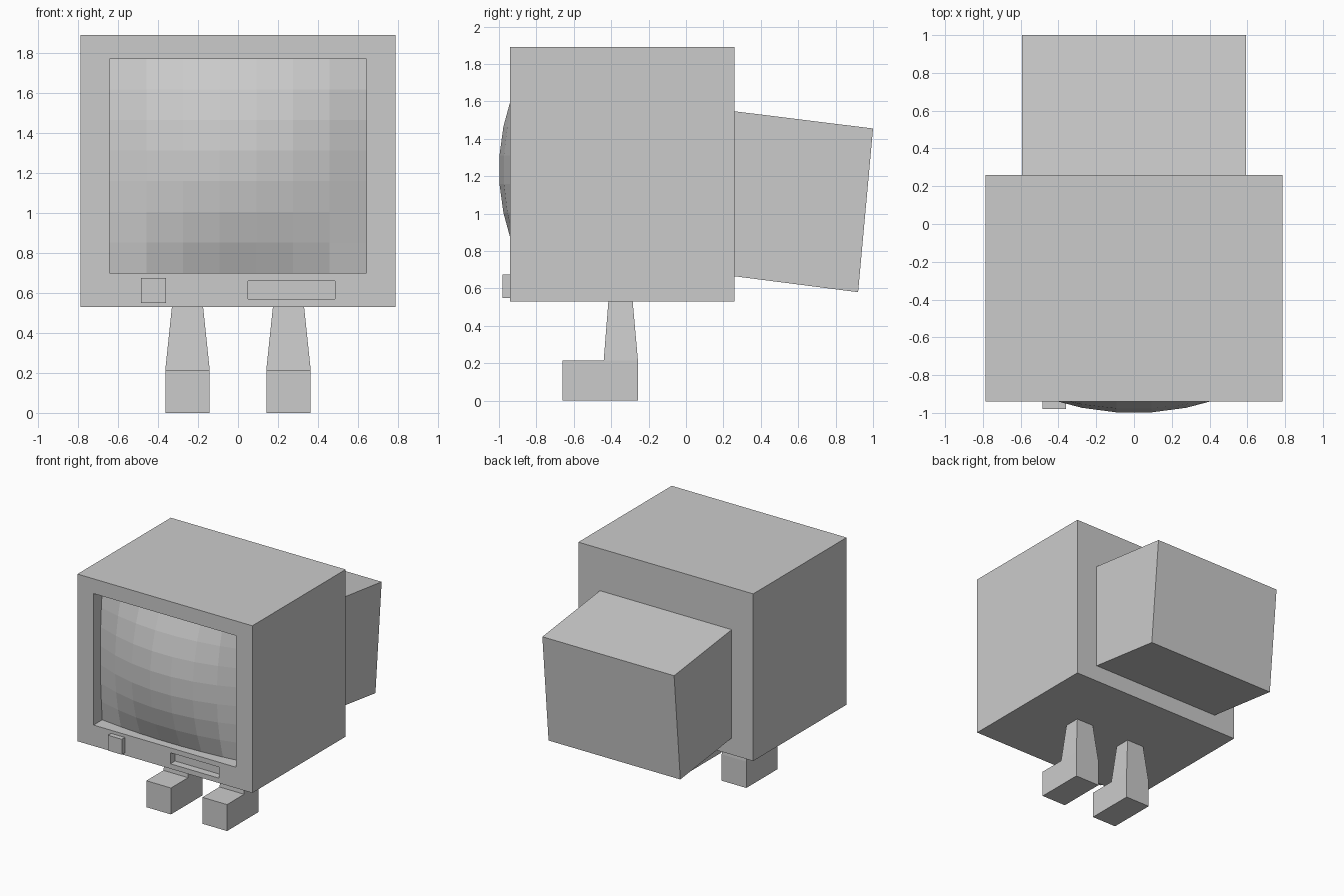
import bpy, bmesh

if "Cube" in bpy.data.objects:
    bpy.data.objects.remove(bpy.data.objects["Cube"])

grey = bpy.data.materials.new("plain_grey")
grey.diffuse_color = (0.6, 0.6, 0.6, 1)
grey.use_nodes = True
grey.node_tree.nodes["Principled BSDF"].inputs["Base Color"].default_value = grey.diffuse_color


def finish(name, bm):
    bmesh.ops.recalc_face_normals(bm, faces=bm.faces)
    mesh = bpy.data.meshes.new(name)
    bm.to_mesh(mesh)
    bm.free()
    mesh.materials.append(grey)
    ob = bpy.data.objects.new(name, mesh)
    bpy.context.collection.objects.link(ob)
    return ob


def box(name, x, y, z):
    """Box from (min, max) ranges."""
    bm = bmesh.new()
    bmesh.ops.create_cube(bm, size=1)
    for v in bm.verts:
        v.co = [r[0] if c < 0 else r[1] for r, c in zip((x, y, z), v.co)]
    return finish(name, bm)


def cut(ob, cutter):
    """Subtract a cutter, then discard it."""
    cutter.hide_render = True
    mod = ob.modifiers.new("recess", 'BOOLEAN')
    mod.operation = 'DIFFERENCE'
    mod.solver = 'EXACT'
    mod.object = cutter
    bpy.context.view_layer.objects.active = ob
    bpy.ops.object.modifier_apply(modifier=mod.name)
    bpy.data.objects.remove(cutter)


# Cabinet with screen opening and control slot
cabinet = box("cabinet", (-.787, .787), (-.94, .26), (.53, 1.89))
cut(cabinet, box("screen_cutter", (-.642, .642), (-1.1, -.80), (.70, 1.77)))
cut(cabinet, box("slot_cutter", (.05, .485), (-1.1, -.88), (.57, .66)))

# Bulging faceted screen, 7 x 7 panels
bm = bmesh.new()
bmesh.ops.create_grid(bm, x_segments=7, y_segments=7, size=1)
for v in bm.verts:
    u, w = v.co.x, v.co.y
    bulge = .15 * u * u + .13 * w * w - .105 * u * u * w * w
    v.co = (u * .642, -1.003 + bulge, 1.235 + w * .535)
screen = finish("screen", bm)
if screen.data.polygons[24].normal.y > 0:
    screen.data.flip_normals()

# Knob
box("knob", (-.485, -.36), (-.98, -.94), (.55, .675))

# Slanted rear housing, extruded from its side profile
profile = [(.26, 1.547), (1.0, 1.455), (.92, .58), (.26, .665)]
bm = bmesh.new()
face = bm.faces.new([bm.verts.new((-.593, y, z)) for y, z in profile])
side = bmesh.ops.extrude_face_region(bm, geom=[face], use_keep_orig=True)
for v in side["geom"]:
    if isinstance(v, bmesh.types.BMVert):
        v.co.x = .593
finish("rear_housing", bm)

# Legs taper towards the cabinet, feet point forward
for label, cx in (("left", -.2525), ("right", .2525)):
    box(label + "_foot", (cx - .111, cx + .111), (-.66, -.257), (0, .215))
    leg = box(label + "_leg", (cx - .111, cx + .111), (-.44, -.257), (.215, .53))
    for v in leg.data.vertices:
        if v.co.z > .4:
            v.co.x = cx + (.078 if v.co.x > cx else -.078)
            v.co.y = -.415 if v.co.y < -.35 else -.285
